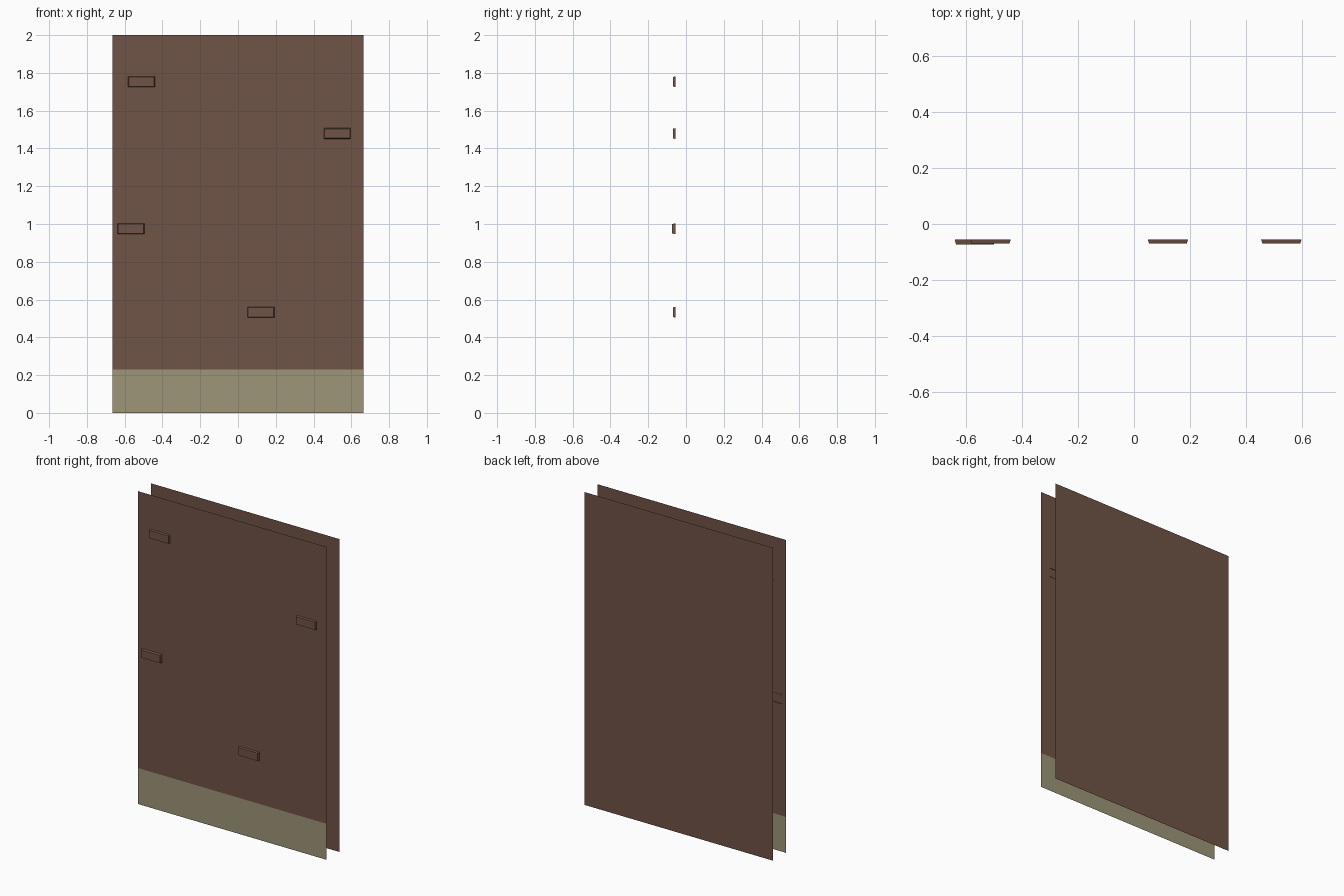
import bpy, bmesh

if "Cube" in bpy.data.objects:
    bpy.data.objects.remove(bpy.data.objects["Cube"])

def material(name, rgb):
    m = bpy.data.materials.new(name)
    lin = [((c / 255 + 0.055) / 1.055) ** 2.4 for c in rgb]
    m.diffuse_color = (*lin, 1)
    m.use_nodes = True
    m.node_tree.nodes["Principled BSDF"].inputs["Base Color"].default_value = m.diffuse_color
    return m

brown = material("plaster brown", (112, 84, 70))
green = material("skirting olive", (158, 150, 120))

W, FRONT, BACK, SPLIT = 0.665, -0.058, 0.073, 0.23

def add(name, verts, faces, mats):
    me = bpy.data.meshes.new(name)
    me.from_pydata(verts, [], faces)
    for m in mats:
        me.materials.append(m)
    ob = bpy.data.objects.new(name, me)
    bpy.context.collection.objects.link(ob)
    return ob

def panel(name, y, z0, z1, mat, flip=False):
    quad = [(-W, y, z0), (W, y, z0), (W, y, z1), (-W, y, z1)]
    add(name, quad[::-1] if flip else quad, [(0, 1, 2, 3)], [mat])

# open wall: two separate skins, olive band at the foot of the front
panel("front_wall", FRONT, SPLIT, 2.0, brown)
panel("front_base_band", FRONT, 0.0, SPLIT, green)
panel("back_wall", BACK, 0.0, 2.0, brown, True)

# raised bricks, tapering slightly outward, open at the back
def brick(i, x, z, tip):
    v = []
    for y, hx, hz in ((-0.055, 0.072, 0.029), (tip, 0.067, 0.025)):
        v += [(x - hx, y, z - hz), (x + hx, y, z - hz),
              (x + hx, y, z + hz), (x - hx, y, z + hz)]
    faces = [(4, 5, 6, 7)] + [(k, (k + 1) % 4, (k + 1) % 4 + 4, k + 4) for k in range(4)]
    add(f"raised_brick_{i}", v, faces, [brown])

for i, b in enumerate([(-0.511, 1.753, -0.070), (0.525, 1.479, -0.070),
                       (-0.567, 0.975, -0.073), (0.121, 0.533, -0.070)]):
    brick(i + 1, *b)
